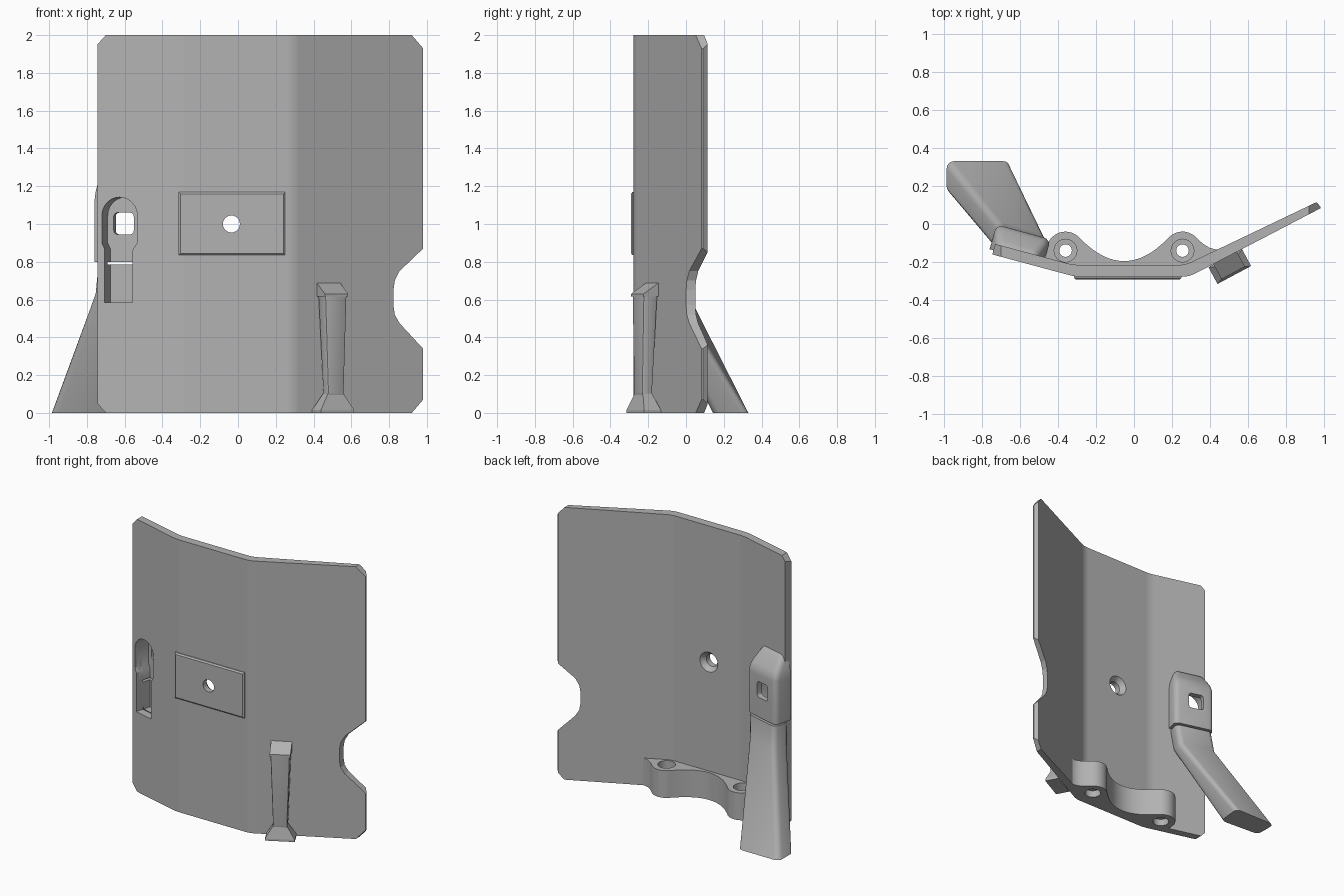
import bpy
import bmesh
from math import cos, sin, radians
from mathutils import Vector

old = bpy.data.objects.get("Cube")
if old:
    bpy.data.objects.remove(old)

grey = bpy.data.materials.new("plain grey")
grey.use_nodes = True
grey.diffuse_color = (0.45, 0.45, 0.45, 1)
grey.node_tree.nodes["Principled BSDF"].inputs["Base Color"].default_value = grey.diffuse_color


def loft(name, rings, rounded=0, pick=None, segments=4):
    """Skin rings of 3D points into a closed solid and round the picked edges."""
    bm = bmesh.new()
    rows = [[bm.verts.new(p) for p in ring] for ring in rings]
    n = len(rows[0])
    bm.faces.new(rows[0][::-1])
    bm.faces.new(rows[-1])
    for a, b in zip(rows, rows[1:]):
        for i in range(n):
            j = (i + 1) % n
            bm.faces.new((a[i], a[j], b[j], b[i]))
    bmesh.ops.recalc_face_normals(bm, faces=bm.faces)
    if rounded:
        edges = [e for e in bm.edges if pick(e)]
        bmesh.ops.bevel(bm, geom=edges, offset=rounded, segments=segments,
                        profile=0.5, affect='EDGES', clamp_overlap=True)
    mesh = bpy.data.meshes.new(name)
    bm.to_mesh(mesh)
    bm.free()
    ob = bpy.data.objects.new(name, mesh)
    bpy.context.collection.objects.link(ob)
    mesh.materials.append(grey)
    return ob


def upright(points, z0, z1):
    return [[(x, y, z) for x, y in points] for z in (z0, z1)]


def combine(ob, tool, operation='DIFFERENCE'):
    mod = ob.modifiers.new("cut", 'BOOLEAN')
    mod.object = tool
    mod.operation = operation
    mod.solver = 'EXACT'
    bpy.context.view_layer.objects.active = ob
    bpy.ops.object.modifier_apply(modifier=mod.name)


def arc(cx, cy, r, start, end, steps):
    angles = [radians(start + (end - start) * i / steps) for i in range(steps + 1)]
    return [(cx + r * cos(a), cy + r * sin(a)) for a in angles]


def discard(*tools):
    for tool in tools:
        bpy.data.objects.remove(tool)


def smooth(ob, angle=35):
    bpy.ops.object.select_all(action='DESELECT')
    ob.select_set(True)
    bpy.context.view_layer.objects.active = ob
    bpy.ops.object.shade_smooth_by_angle(angle=radians(angle))


def wing_frame(ox, oy, dx, dy, side):
    """Map distance along a wing and distance off its front face to x, y."""
    d = Vector((dx, dy)).normalized()
    n = Vector((-d.y, d.x)) * side
    return lambda u, w: tuple(Vector((ox, oy)) + d * u + n * w)


def box_ring(frame, u0, u1, w0, w1, z):
    return [(*frame(u, w), z) for u, w in ((u0, w0), (u1, w0), (u1, w1), (u0, w1))]


right_wing = wing_frame(-0.62, -0.192, 0.96, -0.265, 1)
left_wing = wing_frame(0.48, -0.18, 0.88, 0.47, -1)

# Bent panel: plan profile intersected with the front outline
plan = [(-0.745, -0.16), (-0.31, -0.277), (0.29, -0.277), (0.985, 0.085),
        (0.96, 0.115), (0.27, -0.215), (-0.32, -0.215), (-0.73, -0.105)]
panel = loft("panel", upright(plan, 0, 2), 0.03,
             lambda e: abs(e.verts[0].co.z - e.verts[1].co.z) > 1
             and -0.5 < e.verts[0].co.x < 0.5)
outline = [(-0.7, 0), (0.92, 0), (0.98, 0.07), (0.98, 0.34), (0.855, 0.475),
           (0.83, 0.52), (0.823, 0.57), (0.823, 0.65), (0.83, 0.7),
           (0.855, 0.75), (0.98, 0.87), (0.98, 1.93), (0.92, 2),
           (-0.7, 2), (-0.745, 1.95), (-0.745, 0.05)]
shape = loft("outline_cutter", [[(x, y, z) for x, z in outline] for y in (-1, 1)])
combine(panel, shape, 'INTERSECT')

# Raised plate on the front
plate = loft("front_plate", [
    [(x, y, z) for x, z in ((-0.315 + i, 0.835 + i), (0.25 - i, 0.835 + i),
                            (0.25 - i, 1.17 - i), (-0.315 + i, 1.17 - i))]
    for y, i in ((-0.27, 0), (-0.283, 0), (-0.292, 0.01))])

# Countersunk screw hole
hole = loft("hole_cutter", [[(x, y, z) for x, z in arc(-0.035, 1, r, 0, 345, 23)]
                            for y, r in ((-0.4, 0.045), (-0.25, 0.045),
                                         (-0.212, 0.075), (-0.1, 0.075))])
combine(panel, hole)
combine(plate, hole)

# Clip housing behind the right wing
housing = loft("clip_housing", [
    box_ring(right_wing, -0.15, 0.145, 0.02, 0.155, 0.8),
    box_ring(right_wing, -0.15, 0.145, 0.02, 0.155, 1.15),
    box_ring(right_wing, -0.115, 0.10, 0.02, 0.06, 1.28)],
    0.035, lambda e: max(v.co.z for v in e.verts) > 0.9
    and max(v.co.y + 0.276 * v.co.x for v in e.verts) > -0.31)

# Swept support leg, leaning back and outwards
top = box_ring(right_wing, -0.14, 0.135, 0.03, 0.155, 0.785)
knee = [(x - 0.015, y + 0.02, 0.63) for x, y, z in top]
foot = [(-0.985, 0.16, 0), (-0.67, 0.14, 0), (-0.65, 0.33, 0), (-0.985, 0.33, 0)]
leg = loft("support_leg", [foot, knee, top], 0.035,
           lambda e: abs(e.verts[0].co.z - e.verts[1].co.z) > 0.1)

# Arched pocket through the wing, and the square window in the housing
arch = [(-0.09, 0.585), (0.063, 0.585), (0.063, 0.86), (0.09, 0.9)]
arch += arc(-0.007, 1.045, 0.097, 0, 180, 12) + [(-0.104, 0.9), (-0.09, 0.87)]
pocket = loft("pocket_cutter", [[(*right_wing(u, w), z) for u, z in arch]
                                for w in (-0.1, 0.115)])
window = loft("window_cutter", [box_ring(right_wing, -0.071, 0.039, 0.05, 0.3, z)
                                for z in (0.945, 1.06)], 0.02,
              lambda e: abs(e.verts[0].co.y - e.verts[1].co.y) > 0.15)
for part in (panel, housing, leg):
    combine(part, pocket)
combine(housing, window)

# Bottom bracket with two screw bosses
bosses = (-0.36, 0.255)
edge = [(-0.46, -0.21)] + arc(bosses[0], -0.14, 0.1, 180, 40, 14)
edge += [(-0.0525 + 0.23 * t, -0.195 + 0.119 * t * t)
         for t in [i / 8 for i in range(-7, 8)]]
edge += arc(bosses[1], -0.14, 0.1, 140, 45, 10)
edge += [(0.36, -0.102), (0.395, -0.124), (0.43, -0.134), (0.47, -0.13),
         (0.52, -0.112), (0.5, -0.145), (0.28, -0.25), (-0.32, -0.25)]
bracket = loft("bottom_bracket", upright(edge, 0, 0.2))
bores = []
for x in bosses:
    bores.append(loft("bore_cutter", [[(px, py, z) for px, py in arc(x, -0.14, r, 0, 345, 23)]
                                      for z, r in ((-0.1, 0.055), (0.05, 0.055),
                                                   (0.051, 0.033), (0.13, 0.033),
                                                   (0.131, 0.06), (0.3, 0.06))]))
    combine(bracket, bores[-1])
    combine(panel, bores[-1])

# Tapered hook arm and flared foot on the left wing
arm = loft("hook_arm", [
    box_ring(left_wing, -0.048, 0.048, 0.025, 0.08, 0.09),
    box_ring(left_wing, -0.048, 0.048, 0.022, 0.085, 0.11),
    box_ring(left_wing, -0.065, 0.065, 0.0, 0.085, 0.62)],
    0.01, lambda e: abs(e.verts[0].co.z - e.verts[1].co.z) > 0.3, 2)
wedge = [(*left_wing(u, w), z) for u, w, z in (
    (-0.07, -0.02, 0.7), (0.07, -0.02, 0.7), (0.07, 0.088, 0.63), (-0.07, 0.088, 0.63))]
cap = loft("hook_cap", [box_ring(left_wing, -0.07, 0.07, -0.02, 0.088, 0.615), wedge])
flare = loft("hook_foot", [
    box_ring(left_wing, -0.1, 0.1, 0.0, 0.1, 0),
    box_ring(left_wing, -0.1, 0.1, 0.0, 0.1, 0.015),
    box_ring(left_wing, -0.048, 0.048, 0.025, 0.08, 0.1)])

discard(shape, hole, pocket, window, *bores)
for part in (housing, leg, bracket, arm):
    smooth(part)
